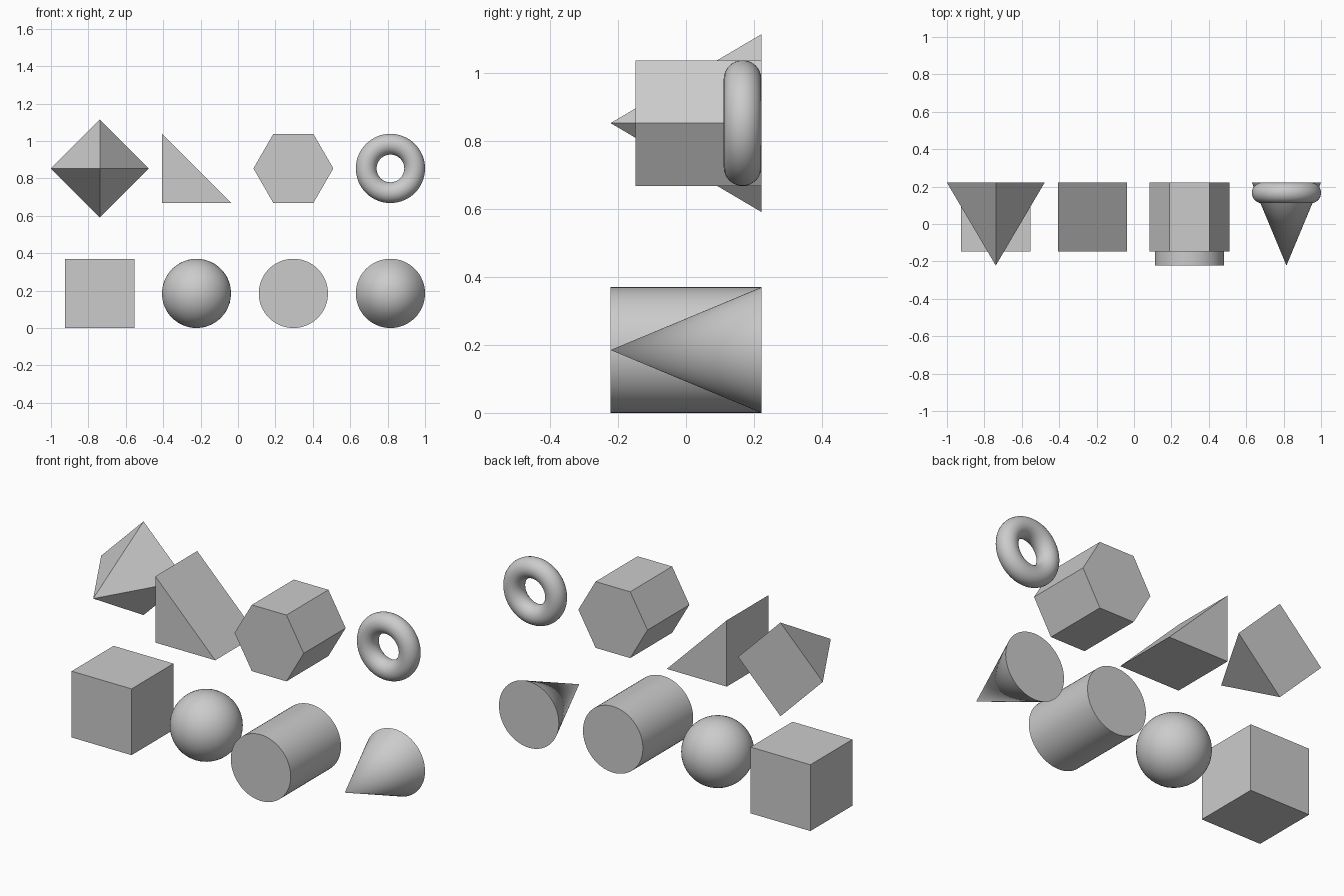
import bpy, bmesh
from math import radians, pi, sin, cos, sqrt

if "Cube" in bpy.data.objects:
    bpy.data.objects.remove(bpy.data.objects["Cube"])

S = 0.37                 # common module size
BACK = 0.222             # every solid shares this rear plane
LOW, HIGH = S / 2, 0.853  # row centre heights
FACING = (radians(90), 0, 0)  # turns local +z towards the front


def finish(name, smooth=False):
    obj = bpy.context.object
    obj.name = obj.data.name = name
    bpy.ops.object.transform_apply(location=False, rotation=True, scale=True)
    if smooth:
        bpy.ops.object.shade_smooth_by_angle(angle=radians(30))
    return obj


def cone(name, x, z, sides, r_back, r_front, depth, smooth):
    bpy.ops.mesh.primitive_cone_add(vertices=sides, radius1=r_back, radius2=r_front,
                                    depth=depth, rotation=FACING,
                                    location=(x, BACK - depth / 2, z))
    return finish(name, smooth)


def prism(name, x, z, profile, depth):
    """Extrude an x/z profile forward from the rear plane."""
    bm = bmesh.new()
    face = bm.faces.new([bm.verts.new((px, depth / 2, pz)) for px, pz in profile])
    ext = bmesh.ops.extrude_face_region(bm, geom=[face], use_keep_orig=True)
    moved = [v for v in ext["geom"] if isinstance(v, bmesh.types.BMVert)]
    bmesh.ops.translate(bm, verts=moved, vec=(0, -depth, 0))
    bmesh.ops.recalc_face_normals(bm, faces=bm.faces)
    mesh = bpy.data.meshes.new(name)
    bm.to_mesh(mesh)
    bm.free()
    obj = bpy.data.objects.new(name, mesh)
    obj.location = (x, BACK - depth / 2, z)
    bpy.context.collection.objects.link(obj)
    return obj


# Bottom row: cube, sphere, cylinder, cone
bpy.ops.mesh.primitive_cube_add(size=S, location=(-0.739, BACK - S / 2, LOW))
finish("cube")
bpy.ops.mesh.primitive_ico_sphere_add(subdivisions=4, radius=S / 2,
                                      location=(-0.222, BACK - S / 2, LOW))
finish("sphere", True)
cone("cylinder", 0.296, LOW, 64, S / 2, S / 2, 0.444, True)
cone("cone", 0.815, LOW, 64, S / 2, 0, 0.444, True)

# Top row: pyramid, wedge, hexagonal prism, ring
cone("pyramid", -0.739, HIGH, 4, S / sqrt(2), 0, 0.444, False)
h = S / 2
prism("wedge", -0.222, HIGH, [(-h, -h), (h, -h), (-h, h)], S)
R = S / sqrt(3)
prism("hexagonal_prism", 0.296, HIGH,
      [(R * cos(i * pi / 3), R * sin(i * pi / 3)) for i in range(6)], S)
bpy.ops.mesh.primitive_torus_add(major_segments=64, minor_segments=32,
                                 major_radius=0.1295, minor_radius=0.0555,
                                 rotation=FACING,
                                 location=(0.815, BACK - 0.0555, HIGH))
finish("ring", True)
